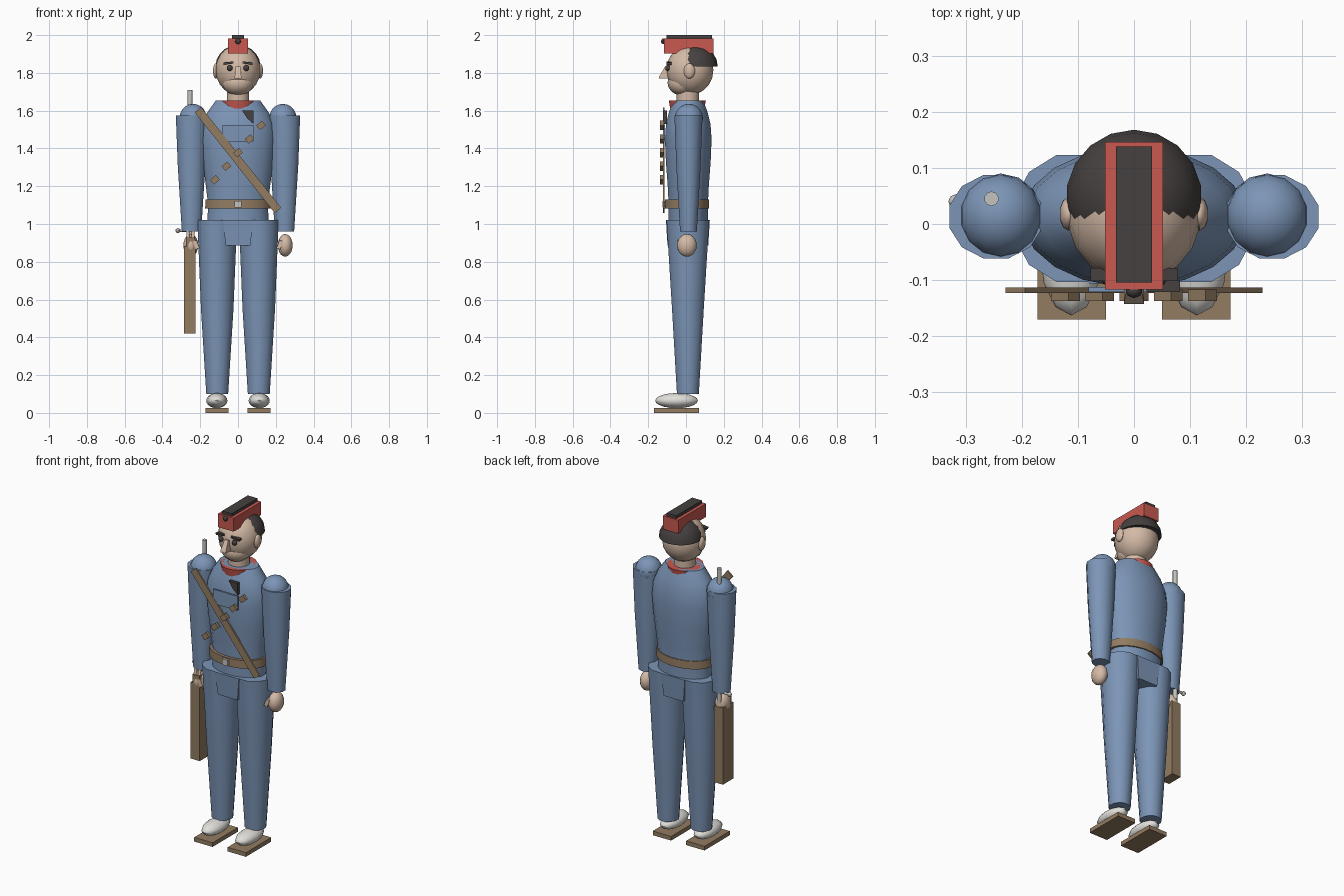
import bpy, bmesh
from math import radians, sin, cos, pi, sqrt
from mathutils import Matrix, Vector

cube = bpy.data.objects.get("Cube")
if cube:
    bpy.data.objects.remove(cube, do_unlink=True)


def material(name, r, g, b):
    m = bpy.data.materials.new(name)
    m.use_nodes = True
    m.diffuse_color = (r, g, b, 1)
    m.node_tree.nodes["Principled BSDF"].inputs["Base Color"].default_value = (r, g, b, 1)
    return m


BLUE = material("uniform blue", 0.20, 0.30, 0.47)
RED = material("cap red", 0.58, 0.10, 0.08)
BROWN = material("leather brown", 0.29, 0.20, 0.12)
DARK = material("dark hair", 0.06, 0.052, 0.05)
SKIN = material("skin", 0.66, 0.49, 0.38)
WHITE = material("shoe white", 0.75, 0.74, 0.70)
METAL = material("metal grey", 0.56, 0.55, 0.52)


def finish(name, bm, mat, smooth=True):
    bmesh.ops.recalc_face_normals(bm, faces=bm.faces[:])
    mesh = bpy.data.meshes.new(name)
    bm.to_mesh(mesh)
    bm.free()
    mesh.materials.append(mat)
    ob = bpy.data.objects.new(name, mesh)
    bpy.context.collection.objects.link(ob)
    if smooth:
        bpy.ops.object.select_all(action="DESELECT")
        ob.select_set(True)
        bpy.context.view_layer.objects.active = ob
        bpy.ops.object.shade_smooth_by_angle(angle=radians(40))
    return ob


def loft(name, mat, rings, x=0, y=0, n=12):
    """Stacked ellipses (z, x radius, y radius, optional y shift); n=4 gives rectangles."""
    bm = bmesh.new()
    grow = sqrt(2) if n == 4 else 1
    loops = []
    for z, rx, ry, *shift in rings:
        dy = shift[0] if shift else 0
        angles = [2 * pi * (i + 0.5) / n for i in range(n)]
        loops.append([bm.verts.new((x + grow * rx * cos(a), y + dy + grow * ry * sin(a), z))
                      for a in angles])
    for a, b in zip(loops, loops[1:]):
        for i in range(n):
            j = (i + 1) % n
            bm.faces.new((a[i], a[j], b[j], b[i]))
    bm.faces.new(loops[0][::-1])
    bm.faces.new(loops[-1])
    return finish(name, bm, mat, n > 4)


def ball(name, mat, at, radii, cut_below=None, n=14):
    bm = bmesh.new()
    bmesh.ops.create_uvsphere(bm, u_segments=n, v_segments=10, radius=1)
    bm.transform(Matrix.Translation(at) @ Matrix.Diagonal((*radii, 1)))
    if cut_below is not None:
        bmesh.ops.bisect_plane(bm, geom=bm.verts[:] + bm.edges[:] + bm.faces[:],
                               plane_co=(0, 0, cut_below), plane_no=(0, 0, -1), clear_outer=True)
        bmesh.ops.holes_fill(bm, edges=bm.edges[:], sides=0)
    return finish(name, bm, mat)


def box(name, mat, at, size, tilt=0):
    """Box with centre and size, tilted about the y axis."""
    bm = bmesh.new()
    bmesh.ops.create_cube(bm, size=1)
    bm.transform(Matrix.Translation(at) @ Matrix.Rotation(tilt, 4, "Y") @ Matrix.Diagonal((*size, 1)))
    return finish(name, bm, mat, False)


def rod(name, mat, start, end, r):
    a, b = Vector(start), Vector(end)
    bm = bmesh.new()
    bmesh.ops.create_cone(bm, cap_ends=True, segments=10, radius1=r, radius2=r, depth=(b - a).length)
    turn = (b - a).to_track_quat("Z", "Y").to_matrix().to_4x4()
    bm.transform(Matrix.Translation((a + b) / 2) @ turn)
    return finish(name, bm, mat)


# Torso, hips, belt and scarf
loft("torso", BLUE, [(1.0, .165, .105), (1.1, .16, .105), (1.2, .172, .11), (1.33, .189, .12),
                     (1.45, .2, .125), (1.53, .192, .119), (1.59, .165, .104),
                     (1.655, .118, .08)], y=.012, n=20)
loft("hip_flap", BLUE, [(.885, .065, .108), (1.02, .08, .116)], y=.01, n=4)
loft("belt", BROWN, [(1.082, .176, .119), (1.13, .174, .118)], y=.005, n=20)
box("buckle", METAL, (0, -.117, 1.105), (.036, .016, .036))
loft("scarf", RED, [(1.57, .085, .085), (1.655, .1, .1)], y=.007, n=16)

# Legs, shoes, arms and hands
for side, s in (("left", 1), ("right", -1)):
    loft(side + "_leg", BLUE, [(.1, .06, .06), (.55, .089, .087), (1.02, .109, .117)],
         x=.11 * s, y=.01)
    ball(side + "_shoe", WHITE, (.112 * s, -.05, .065), (.056, .113, .04), n=12)
    box(side + "_sole", BROWN, (.111 * s, -.05, .0125), (.122, .24, .025))
    loft(side + "_arm", BLUE, [(.96, .053, .046), (1.3, .075, .066), (1.575, .086, .077)],
         x=.246 * s, y=.013)
    ball(side + "_shoulder", BLUE, (.2375 * s, .015, 1.562), (.074, .075, .074))
    ball(side + "_hand", SKIN, (.25 * s, .005, .887), (.04, .052, .06))
    box(side + "_thumb", SKIN, (.222 * s, -.03, .89), (.022, .03, .045), .4 * s)
    # Paired face details
    ball(side + "_ear", SKIN, (.117 * s, .018, 1.81), (.016, .03, .04), n=10)
    ball(side + "_eye", DARK, (.044 * s, -.096, 1.826), (.016, .014, .016), n=10)
    box(side + "_brow", DARK, (.05 * s, -.09, 1.852), (.054, .024, .012), .12 * s)

# Head
loft("neck", SKIN, [(1.6, .06, .06), (1.72, .06, .06)], y=.01, n=14)
ball("head", SKIN, (0, .02, 1.815), (.12, .125, .132), n=18)
ball("jaw", SKIN, (0, -.018, 1.748), (.085, .08, .068))
ball("hair", DARK, (0, .048, 1.835), (.121, .12, .112), cut_below=1.835, n=18)
loft("nose", SKIN, [(1.77, .018, .025, -.118), (1.78, .018, .025, -.117),
                    (1.835, .012, .012, -.098)], n=4)

# Cap
box("cap", RED, (0, .015, 1.942), (.104, .263, .08))
box("cap_crease", DARK, (0, .017, 1.99), (.064, .243, .02))
ball("cap_badge", DARK, (0, -.119, 1.967), (.015, .013, .015), n=8)

# Chest pocket, lapel flap, strap and pouches
box("chest_pocket", BLUE, (0, -.117, 1.48), (.162, .009, .086))
bm = bmesh.new()
flap = [bm.verts.new((x, -.121, z)) for x, z in ((.022, 1.6), (.082, 1.6), (.082, 1.53), (.048, 1.56))]
front = bm.faces.new(flap)
extruded = bmesh.ops.extrude_face_region(bm, geom=[front])
bmesh.ops.translate(bm, vec=(0, .02, 0),
                    verts=[v for v in extruded["geom"] if isinstance(v, bmesh.types.BMVert)])
finish("lapel_flap", bm, DARK, False)
box("chest_strap", BROWN, (0, -.118, 1.338), (.044, .01, .68), radians(-38.5))
for i in range(-2, 3):
    box("pouch", BROWN, (.061 * i, -.127, 1.378 + .072 * i), (.032, .02, .04), radians(50))

# Rifle carried against the right arm
rod("rifle_barrel", METAL, (-.254, .045, .9), (-.254, .045, 1.71), .013)
rod("rifle_bolt", METAL, (-.25, .04, .965), (-.315, .04, .965), .007)
ball("bolt_knob", METAL, (-.318, .04, .965), (.013, .013, .013), n=8)
box("rifle_stock", BROWN, (-.255, .007, .65), (.06, .098, .46))
box("stock_grip", BROWN, (-.25, -.018, .905), (.046, .05, .05))
for x in (-.265, -.238):
    rod("right_finger", SKIN, (x, -.035, .9), (x, -.02, .965), .009)
